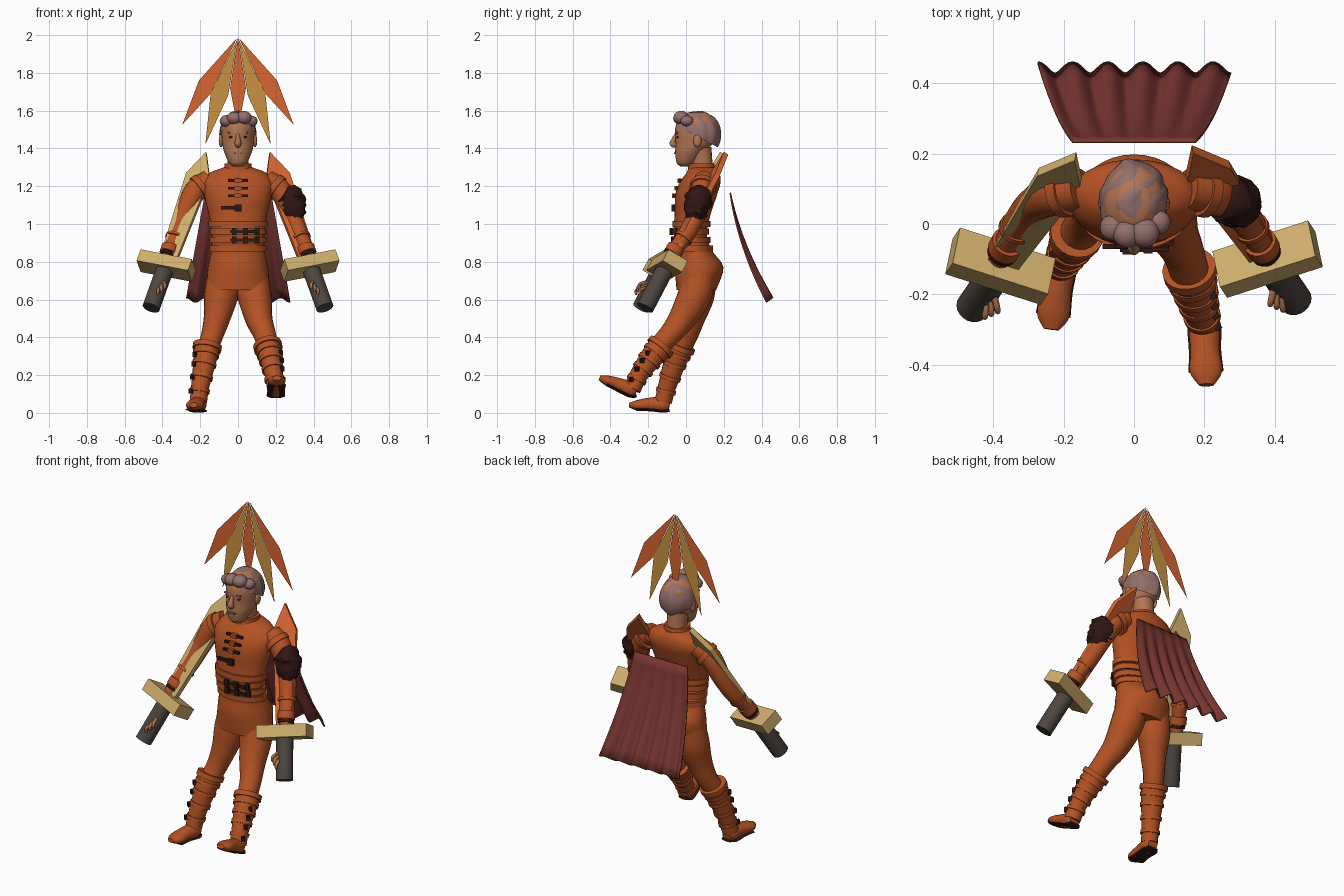
import bpy, bmesh, math, random
from mathutils import Vector, Matrix

random.seed(4)
if "Cube" in bpy.data.objects:
    bpy.data.objects.remove(bpy.data.objects["Cube"])


def material(name, r, g, b):
    m = bpy.data.materials.new(name)
    m.use_nodes = True
    m.diffuse_color = (r, g, b, 1)
    m.node_tree.nodes["Principled BSDF"].inputs["Base Color"].default_value = (r, g, b, 1)
    return m


LEATHER = material("burnt orange leather", .46, .085, .018)
ORANGE = material("bright orange", .68, .13, .03)
GOLD = material("pale gold", .62, .42, .15)
OCHRE = material("ochre", .6, .29, .055)
GREY = material("dark grey grip", .075, .06, .052)
DARK = material("dark straps", .03, .008, .007)
CAPE = material("dark red cloth", .19, .036, .03)
HAIR = material("mauve hair", .3, .16, .15)
SKIN = material("skin", .45, .18, .085)


def finish(name, bm, mat, smooth=True):
    bmesh.ops.recalc_face_normals(bm, faces=bm.faces)
    me = bpy.data.meshes.new(name)
    bm.to_mesh(me)
    bm.free()
    ob = bpy.data.objects.new(name, me)
    bpy.context.collection.objects.link(ob)
    me.materials.append(mat)
    if smooth:
        bpy.ops.object.select_all(action='DESELECT')
        ob.select_set(True)
        bpy.context.view_layer.objects.active = ob
        bpy.ops.object.shade_smooth_by_angle(angle=math.radians(45))
    return ob


def curve_points(pts, steps=4):
    """Catmull-Rom through stations of (x, y, z, rx, ry)."""
    p = [Vector(q if len(q) == 5 else (*q, q[3])) for q in pts]
    p = [2 * p[0] - p[1]] + p + [2 * p[-1] - p[-2]]
    out = []
    for a, b, c, d in zip(p, p[1:], p[2:], p[3:]):
        for i in range(steps):
            t = i / steps
            out.append(.5 * (2 * b + (c - a) * t + (2 * a - 5 * b + 4 * c - d) * t * t
                             + (3 * b - a - 3 * c + d) * t ** 3))
    return out + [p[-2]]


def tube(name, pts, mat, sides=20, level=False, ragged=0):
    st = curve_points(pts)
    bm = bmesh.new()
    rings = []
    for i, s in enumerate(st):
        t = (st[min(i + 1, len(st) - 1)].xyz - st[max(i - 1, 0)].xyz).normalized()
        if level:
            t = Vector((0, 0, 1))
        u = Vector((1, 0, 0))
        u = (u - t * u.dot(t)).normalized()
        v = t.cross(u)
        ring = []
        for k in range(sides):
            a = 2 * math.pi * k / sides
            f = 1 + random.uniform(-ragged, ragged)
            ring.append(bm.verts.new(s.xyz + (u * math.cos(a) * s[3] + v * math.sin(a) * s[4]) * f))
        rings.append(ring)
    for r, q in zip(rings, rings[1:]):
        for k in range(sides):
            bm.faces.new((r[k], r[(k + 1) % sides], q[(k + 1) % sides], q[k]))
    bm.faces.new(rings[0])
    bm.faces.new(rings[-1])
    return finish(name, bm, mat)


def box(name, loc, size, mat, rot=Matrix()):
    bm = bmesh.new()
    bmesh.ops.create_cube(bm, size=1, matrix=Matrix.Translation(loc) @ rot @ Matrix.Diagonal((*size, 1)))
    return finish(name, bm, mat, False)


def blob(name, loc, size, mat):
    bm = bmesh.new()
    bmesh.ops.create_icosphere(bm, subdivisions=3, radius=1,
                               matrix=Matrix.Translation(loc) @ Matrix.Diagonal((*size, 1)))
    return finish(name, bm, mat)


def cuff(name, pts, i, t, half, grow, mat):
    """Short band hugging a limb at a point on segment i."""
    a, b = Vector(pts[i]), Vector(pts[i + 1])
    s, d = a.lerp(b, t), (b - a).xyz.normalized() * half
    return tube(name, [(*(s.xyz + d * k), s[3] + grow) for k in (-1, 0, 1)], mat)


# Coat body
coat = [(0, .055, .65, .168, .105), (0, .07, .77, .16, .128), (0, .045, .86, .142, .092),
        (0, .022, .95, .14, .088), (0, .035, 1.05, .155, .095), (0, .053, 1.15, .178, .11),
        (0, .075, 1.22, .187, .108), (0, .09, 1.27, .15, .088), (0, .092, 1.3, .075, .07)]
tube("coat", coat, LEATHER, 32, level=True)
tube("collar", [(0, .085, 1.27, .085, .08), (0, .083, 1.295, .074, .072), (0, .08, 1.32, .072, .07)],
     LEATHER, level=True)


def waist(z):
    for a, b in zip(coat, coat[1:]):
        if a[2] <= z <= b[2]:
            return Vector(a).lerp(Vector(b), (z - a[2]) / (b[2] - a[2]))


def on_chest(x, z):
    s = waist(z)
    return Vector((x, s[1] - s[4] * math.sqrt(1 - (x / s[3]) ** 2) - .008, z))


# Belts and their buckles
for z in (.87, .915, .96, 1.0):
    s = waist(z)
    tube("waist_belt", [(0, s[1], z + h, s[3] + .009, s[4] + .009) for h in (-.016, 0, .016)],
         LEATHER, 32, level=True)
for z in (.915, .96):
    for x in (-.02, .04, .1):
        box("belt_buckle", on_chest(x, z) - Vector((0, .006, 0)), (.026, .016, .038), DARK)
    box("belt_strap", on_chest(.03, z) - Vector((0, .002, 0)), (.14, .012, .016), DARK)
box("chest_strap", on_chest(-.04, 1.085), (.1, .014, .018), DARK)
box("chest_buckle", on_chest(0, 1.085), (.035, .022, .036), DARK)
for z in (1.15, 1.19, 1.23):
    for s in (-1, 1):
        box("coat_fastener", on_chest(s * .035, z), (.035, .014, .014), DARK)
    box("fastener_tab", on_chest(0, z), (.036, .02, .024), LEATHER)

# Neck, head and face
tube("neck", [(0, .095, 1.25, .06), (0, .085, 1.32, .056), (0, .075, 1.4, .06)], SKIN)
tube("head", [(0, -.005, 1.305, .025, .025), (0, 0, 1.325, .048, .05), (0, .02, 1.38, .073, .077),
              (0, .045, 1.43, .084, .1), (0, .055, 1.5, .088, .113), (0, .06, 1.55, .08, .1),
              (0, .06, 1.59, .04, .05)], SKIN, 28, level=True)
tube("nose", [(0, -.052, 1.475, .009), (0, -.066, 1.445, .013), (0, -.07, 1.425, .018),
              (0, -.05, 1.413, .012)], SKIN, 10)
box("mouth", (0, -.059, 1.375), (.042, .008, .009), HAIR)
for s in (-1, 1):
    blob("ear", (s * .09, .06, 1.44), (.012, .022, .034), SKIN)
    blob("eye", (s * .034, -.043, 1.46), (.014, .008, .006), DARK)
    box("eyebrow", (s * .036, -.048, 1.482), (.036, .012, .008), HAIR, Matrix.Rotation(s * -.15, 4, 'Y'))

# Hair cap, trimmed along a line falling to the nape, with waves on top
bm = bmesh.new()
bmesh.ops.create_icosphere(bm, subdivisions=4, radius=1,
                           matrix=Matrix.Translation((0, .063, 1.475)) @ Matrix.Diagonal((.098, .122, .122, 1)))
bmesh.ops.bisect_plane(bm, geom=bm.verts[:] + bm.edges[:] + bm.faces[:], plane_co=(0, -.06, 1.525),
                       plane_no=(0, .52, 1), clear_inner=True)
for v in bm.verts:
    v.co += (v.co - Vector((0, .06, 1.475))) * .035 * math.sin(v.co.x * 70 + 4 * math.sin(v.co.y * 30))
finish("hair", bm, HAIR)
for x, y, z, r in ((-.06, -.01, 1.545, .037), (-.02, -.028, 1.56, .04), (.03, -.025, 1.563, .042),
                   (.07, .005, 1.545, .034)):
    blob("hair_wave", (x, y, z), (r, r, r * .85), HAIR)

# Arms with shoulder rolls, cuffs and gloves
arm = [(.15, .1, 1.23, .058), (.225, .085, 1.175, .06), (.285, .055, 1.05, .05),
       (.325, .005, .95, .046), (.36, -.055, .87, .037), (.385, -.1, .8, .034)]
for s, side in ((1, "left"), (-1, "right")):
    pts = [(s * p[0], *p[1:]) for p in arm]
    tube(side + "_arm", pts, LEATHER)
    cuff(side + "_shoulder_roll", pts, 0, .65, .016, .012, LEATHER)
    cuff(side + "_sleeve_edge", pts, 3, .3, .008, .007, LEATHER)
    cuff(side + "_wrist_cuff", pts, 4, .15, .022, .011, LEATHER)
    cuff(side + "_wrist_strap", pts, 4, .55, .008, .008, DARK)

# Ragged band on the left arm
tube("arm_band", [(.25, .075, 1.18, .035), (.275, .07, 1.15, .068), (.29, .06, 1.1, .07),
                  (.3, .045, 1.05, .058), (.31, .03, 1.01, .03)], DARK, 14, ragged=.13)

# Swords held point up behind the shoulders
for s, side, mat in ((1, "left", ORANGE), (-1, "right", GOLD)):
    hilt = Vector((s * .38, -.11 + s * .01, .78))
    up = Vector((s * -.215, .315, .6)).normalized()
    wide = Vector((s * .95, .3, .17))
    wide = (wide - up * wide.dot(up)).normalized()
    flat = wide.cross(up)
    frame = Matrix((wide, flat, up)).transposed().to_4x4()
    box(side + "_sword_guard", hilt, (.29, .12, .07), GOLD, frame)
    bm = bmesh.new()
    outline = ((-.045, 0), (.045, 0), (.066, .56), (0, .705), (-.066, .56))
    face = bm.faces.new([bm.verts.new(hilt + wide * a + up * b - flat * .014) for a, b in outline])
    ext = bmesh.ops.extrude_face_region(bm, geom=[face])
    bmesh.ops.translate(bm, vec=flat * .028, verts=[v for v in ext["geom"] if isinstance(v, bmesh.types.BMVert)])
    finish(side + "_sword_blade", bm, mat, False)
    tube(side + "_sword_grip", [(*(hilt - up * d), .047) for d in (.02, .14, .265)], GREY)
    for i in range(3):
        a = hilt - up * (.1 + .018 * i) + Vector((-s * .01, -.03, 0))
        tip = a + Vector((s * .012 * (i - 1), -.05, -.015))
        tube(side + "_finger", [(*a, .01), (*tip, .009), (*(tip + Vector((0, -.004, -.025))), .006)], SKIN, 8)

# Legs, boots and feet
legs = {
    "left": ([(.075, .075, .74, .085), (.088, .045, .62, .09), (.11, -.02, .5, .073), (.14, -.08, .42, .06),
              (.165, -.16, .33, .054), (.19, -.24, .22, .045)],
             [(.157, -.13, .355, .07), (.173, -.185, .29, .061), (.19, -.25, .2, .048), (.2, -.285, .125, .046)],
             [(.2, -.262, .115, .03), (.2, -.29, .122, .044, .042), (.202, -.36, .15, .042, .036),
              (.205, -.42, .172, .046, .027), (.206, -.458, .185, .022, .013)]),
    "right": ([(-.075, .075, .74, .085), (-.09, .06, .62, .09), (-.112, .03, .5, .07), (-.14, 0, .4, .058),
               (-.17, -.05, .3, .054), (-.2, -.1, .15, .045)],
              [(-.162, -.025, .355, .07), (-.175, -.055, .28, .061), (-.2, -.1, .14, .048), (-.21, -.12, .06, .046)],
              [(-.208, -.088, .038, .03), (-.21, -.12, .043, .044, .042), (-.22, -.19, .045, .042, .036),
               (-.23, -.26, .04, .046, .027), (-.235, -.3, .042, .022, .013)])}
for side, (leg, boot, foot) in legs.items():
    s = 1 if side == "left" else -1
    tube(side + "_leg", leg, LEATHER)
    tube(side + "_boot", boot, LEATHER)
    tube(side + "_foot", foot, LEATHER)
    sole = [(*(Vector(p[:3]) - Vector((0, 0, p[-1] * .8))), p[3] + .004, .008) for p in foot[:-1]]
    tube(side + "_sole", sole, DARK)
    cuff(side + "_boot_top", boot, 0, .1, .014, .008, LEATHER)
    for i, t in ((0, .6), (1, .15), (1, .65), (2, .3)):
        cuff(side + "_boot_strap", boot, i, t, .01, .006, LEATHER)
        p = Vector(boot[i]).lerp(Vector(boot[i + 1]), t)
        box(side + "_boot_buckle", p.xyz + Vector((s * (p[3] + .006) * .8, -p[3] * .6, 0)),
            (.02, .026, .026), DARK, Matrix.Rotation(s * .6, 4, 'Z'))

# Cape with folds that deepen toward the hem
bm = bmesh.new()
bmesh.ops.create_grid(bm, x_segments=60, y_segments=10, size=1)
for v in bm.verts:
    u, t = v.co.x, (1 - v.co.y) / 2
    fold = math.sin(u * math.pi * 5.5)
    v.co = (u * (.175 + .1 * t), .23 + .1 * t + .11 * t * t + .016 * t * fold,
            1.165 - .57 * t + .012 * t * fold)
cape = finish("cape", bm, CAPE)
cape.modifiers.new("thickness", 'SOLIDIFY').thickness = .008

# Fan of flat blades above the head
top = (0, 1.99)


def fan_blade(name, outline, mat):
    bm = bmesh.new()
    bm.faces.new([bm.verts.new((x, .1, z)) for x, z in outline])
    finish(name, bm, mat, False)


fan_blade("fan_centre", [top, (.042, 1.72), (0, 1.5), (-.042, 1.72)], ORANGE)
for s in (-1, 1):
    fan_blade("fan_inner", [(s * .003, 1.98), (s * .145, 1.69), (s * .173, 1.42), (s * .052, 1.68)], OCHRE)
    fan_blade("fan_outer", [(s * .005, 1.985), (s * .207, 1.76), (s * .295, 1.525), (s * .145, 1.69)], ORANGE)
